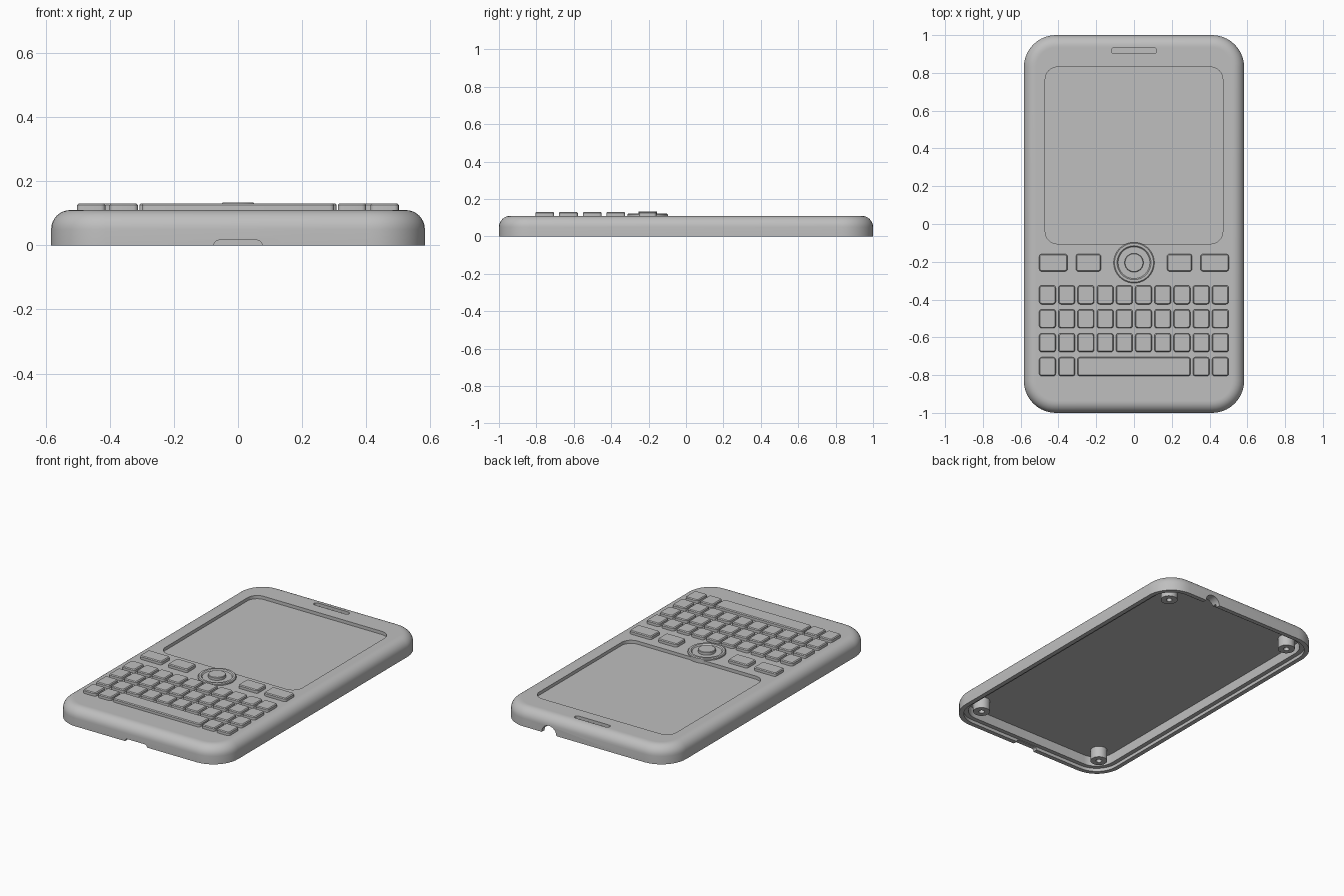
import bpy, bmesh
from math import sin, cos, pi, radians

cube = bpy.data.objects.get("Cube")
if cube:
    bpy.data.objects.remove(cube, do_unlink=True)

grey = bpy.data.materials.new("plain grey")
grey.use_nodes = True
COLOUR = (0.52, 0.52, 0.52, 1)
grey.diffuse_color = COLOUR
grey.node_tree.nodes["Principled BSDF"].inputs["Base Color"].default_value = COLOUR


def outline(hx, hy, r, seg):
    """Points of a rounded rectangle; a circle when hx = hy = r."""
    r = max(r, 0.002)
    pts = []
    for q, (sx, sy) in enumerate([(1, 1), (-1, 1), (-1, -1), (1, -1)]):
        for i in range(seg + 1):
            a = (q + i / seg) * pi / 2
            pts.append((sx * (hx - r) + r * cos(a), sy * (hy - r) + r * sin(a)))
    return pts


def loft(name, x, y, hx, hy, r, profile, seg=6):
    """Solid made from rounded outlines stacked along (inset, z) steps."""
    bm = bmesh.new()
    rings = [[bm.verts.new((x + px, y + py, z)) for px, py in
              outline(hx - d, hy - d, r - d, seg)] for d, z in profile]
    n = len(rings[0])
    for a, b in zip(rings, rings[1:]):
        for i in range(n):
            j = (i + 1) % n
            bm.faces.new((a[i], a[j], b[j], b[i]))
    bm.faces.new(rings[0])
    bm.faces.new(rings[-1])
    bmesh.ops.remove_doubles(bm, verts=bm.verts, dist=1e-5)
    bmesh.ops.recalc_face_normals(bm, faces=bm.faces)
    mesh = bpy.data.meshes.new(name)
    bm.to_mesh(mesh)
    bm.free()
    mesh.materials.append(grey)
    ob = bpy.data.objects.new(name, mesh)
    bpy.context.collection.objects.link(ob)
    return ob


def activate(ob):
    bpy.ops.object.select_all(action='DESELECT')
    ob.select_set(True)
    bpy.context.view_layer.objects.active = ob


def smooth(ob):
    activate(ob)
    bpy.ops.object.shade_smooth_by_angle(angle=radians(30))


def cut(ob, cutter):
    cutter.hide_render = True
    mod = ob.modifiers.new("cut", 'BOOLEAN')
    mod.operation = 'DIFFERENCE'
    mod.solver = 'EXACT'
    mod.object = cutter
    activate(ob)
    bpy.ops.object.modifier_apply(modifier=mod.name)
    bpy.data.objects.remove(cutter, do_unlink=True)


# Hollow front shell: ceiling, inner wall, stepped lip, outer wall, rounded top edge
TOP, FILLET = 0.11, 0.06
profile = [(0.055, 0.08), (0.055, 0.02), (0.028, 0.02), (0.028, 0), (0, 0)]
profile += [(FILLET * (1 - cos(t * pi / 16)), TOP - FILLET + FILLET * sin(t * pi / 16))
            for t in range(9)]
profile.append((FILLET + 0.006, TOP))
shell = loft("shell", 0, 0, 0.583, 1, 0.17, profile, 10)

# Screen recess and earpiece slot
cut(shell, loft("screen_cutter", 0, 0.363, 0.47, 0.468, 0.065, [(0, 0.09), (0, 0.2)], 8))
cut(shell, loft("earpiece_cutter", 0, 0.918, 0.12, 0.016, 0.0159, [(0, 0.092), (0, 0.2)], 8))

# Round cable notch at the back, shallow slot at the front
notch = loft("notch_cutter", 0.24, 0, 0.05, 0.05, 0.05, [(0, -0.1), (0, 0.1)], 8)
notch.rotation_euler.x = pi / 2
notch.location.y = 1
cut(shell, notch)
slot = loft("slot_cutter", 0, 0, 0.075, 0.016, 0.0155, [(0, -0.1), (0, 0.1)], 8)
slot.rotation_euler.x = pi / 2
slot.location.y = -1
cut(shell, slot)
smooth(shell)

# Hollow screw posts in the corners
for sx, side in ((1, "left"), (-1, "right")):
    for sy, end in ((1, "back"), (-1, "front")):
        smooth(loft(f"screw_post_{end}_{side}", sx * 0.446, sy * 0.85, 0.049, 0.049, 0.049,
                    [(0, 0.085), (0, 0.01), (0.032, 0.01), (0.032, 0.06)]))

# Navigation wheel and centre button
WHEEL_Y = -0.205
smooth(loft("wheel_ring", 0, WHEEL_Y, 0.108, 0.108, 0.108,
            [(0, 0.085), (0, 0.118), (0.005, 0.123), (0.018, 0.123),
             (0.024, 0.116), (0.07, 0.116)], 10))
smooth(loft("centre_button", 0, WHEEL_Y, 0.05, 0.05, 0.05,
            [(0, 0.1), (0, 0.131), (0.003, 0.134)], 10))


def key(name, x0, x1, y, hy):
    smooth(loft(name, (x0 + x1) / 2, y, (x1 - x0) / 2, hy, 0.014,
                [(0, 0.1), (0, 0.126), (0.005, 0.131)], 4))


# Function keys beside the wheel
for i, (x0, x1) in enumerate([(-0.502, -0.352), (-0.308, -0.175),
                              (0.175, 0.308), (0.352, 0.502)]):
    key(f"function_key_{i + 1}", x0, x1, WHEEL_Y, 0.046)

# Keyboard: three full rows, then a row with a space bar
PITCH, WIDTH, LEFT = 0.1017, 0.088, -0.502
for row in range(4):
    y = -0.375 - row * 0.1267
    for col in range(10):
        if row == 3 and 2 <= col <= 7:
            continue
        x = LEFT + col * PITCH
        key(f"key_{row + 1}_{col + 1}", x, x + WIDTH, y, 0.05)
key("space_bar", -0.3, 0.3, -0.755, 0.05)
